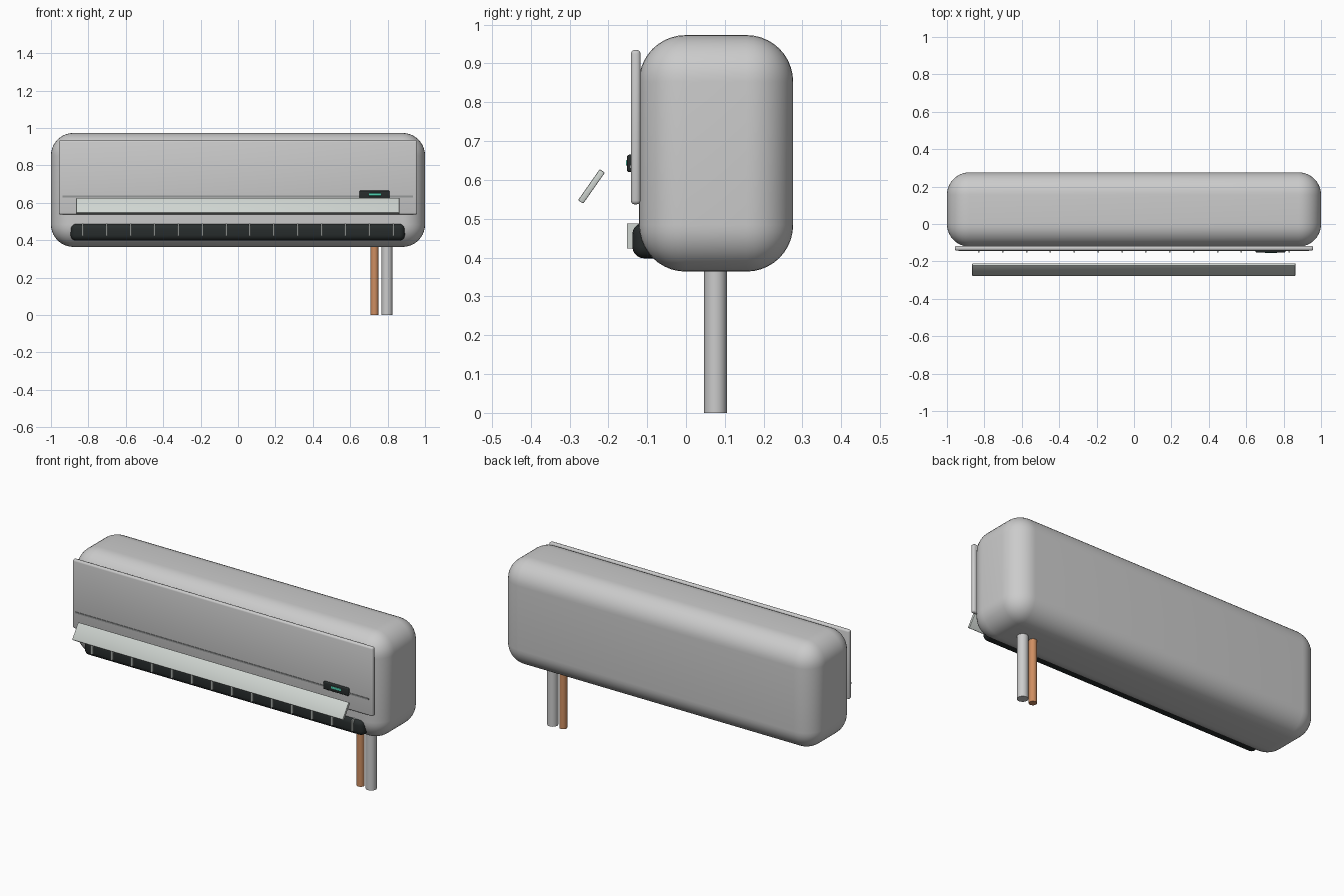
import bpy, math

if "Cube" in bpy.data.objects:
    bpy.data.objects.remove(bpy.data.objects["Cube"])


def material(name, rgb):
    m = bpy.data.materials.new(name)
    m.diffuse_color = (*rgb, 1)
    m.use_nodes = True
    m.node_tree.nodes["Principled BSDF"].inputs["Base Color"].default_value = m.diffuse_color
    return m


shell_mat = material("warm_white", (0.80, 0.80, 0.78))
flap_mat = material("pale_grey", (0.62, 0.66, 0.63))
trim_mat = material("trim_grey", (0.30, 0.31, 0.31))
dark_mat = material("dark_plastic", (0.02, 0.025, 0.025))
green_mat = material("indicator_green", (0.08, 0.65, 0.45))
copper_mat = material("copper", (0.62, 0.27, 0.12))
hose_mat = material("hose_grey", (0.55, 0.58, 0.56))


def box(name, x, y, z, mat, bevel=0, segments=3, tilt=0):
    """Box from (min, max) ranges with an optional rounded edge."""
    bpy.ops.mesh.primitive_cube_add(
        size=1, location=[(a + b) / 2 for a, b in (x, y, z)])
    o = bpy.context.object
    o.name = name
    o.scale = [b - a for a, b in (x, y, z)]
    bpy.ops.object.transform_apply(location=False, rotation=False, scale=True)
    o.rotation_euler.x = tilt
    o.data.materials.append(mat)
    if bevel:
        mod = o.modifiers.new("rounding", 'BEVEL')
        mod.width = bevel
        mod.segments = segments
        bpy.ops.object.modifier_apply(modifier=mod.name)
        bpy.ops.object.shade_smooth_by_angle(angle=math.radians(35))
    return o


def pipe(name, x, radius, mat, top=0.42):
    bpy.ops.mesh.primitive_cylinder_add(
        vertices=32, radius=radius, depth=top, location=(x, 0.076, top / 2))
    o = bpy.context.object
    o.name = name
    o.data.materials.append(mat)
    bpy.ops.object.shade_smooth_by_angle(angle=math.radians(35))


# Rounded housing and front cover
box("housing", (-1, 1), (-0.121, 0.276), (0.364, 0.973), shell_mat, 0.12, 10)
box("front_panel", (-0.958, 0.958), (-0.142, -0.117), (0.537, 0.935), shell_mat, 0.01)
box("panel_seam", (-0.938, 0.935), (-0.145, -0.135), (0.629, 0.638), trim_mat)

# Display with indicator light
box("display", (0.65, 0.81), (-0.152, -0.135), (0.62, 0.665), dark_mat, 0.006)
box("indicator_light", (0.70, 0.765), (-0.155, -0.145), (0.637, 0.651), green_mat, 0.003)

# Air outlet with vertical vanes
box("air_outlet", (-0.895, 0.892), (-0.138, -0.03), (0.398, 0.49), dark_mat, 0.03, 5)
for i in range(14):
    x = -0.83 + i * 1.66 / 13
    box(f"outlet_vane_{i + 1}", (x - 0.004, x + 0.004), (-0.152, -0.11),
        (0.423, 0.488), flap_mat)

# Open tilted flap
box("air_flap", (-0.865, 0.863), (-0.2515, -0.2355), (0.5345, 0.632), flap_mat,
    0.003, 2, tilt=math.radians(-35))

# Refrigerant pipe and drain hose
pipe("copper_pipe", 0.73, 0.021, copper_mat)
pipe("drain_hose", 0.797, 0.029, hose_mat)
